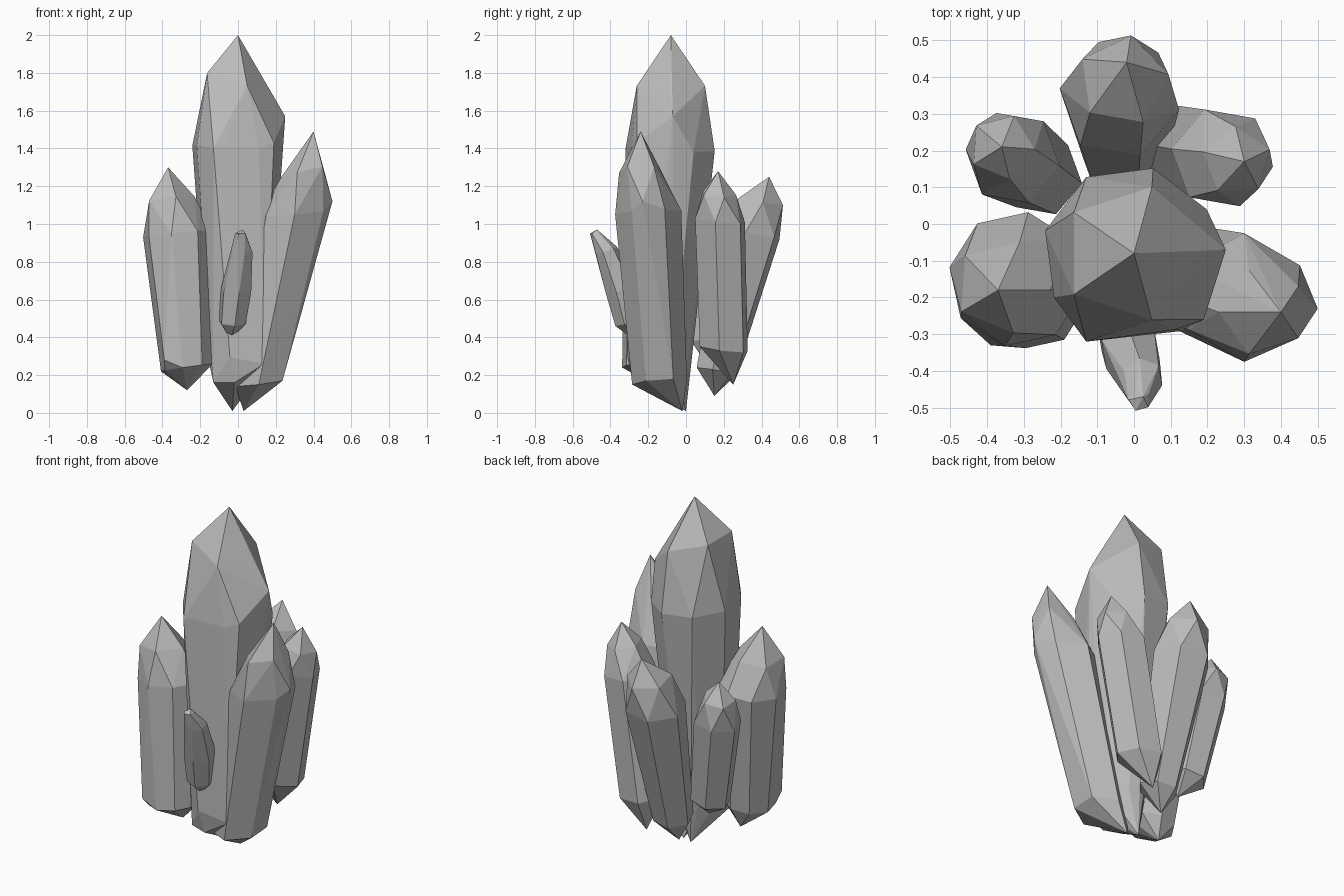
import bpy
import bmesh
from math import cos, sin, radians, tau
from mathutils import Vector

cube = bpy.data.objects.get("Cube")
if cube:
    bpy.data.objects.remove(cube, do_unlink=True)

# Single stone material
stone = bpy.data.materials.new("grey crystal")
stone.use_nodes = True
grey = (0.5, 0.5, 0.5, 1)
stone.diffuse_color = grey
stone.node_tree.nodes["Principled BSDF"].inputs["Base Color"].default_value = grey


def ring_points(ring, sides, turn, tilt):
    """Corners of a polygon; tilt lowers the side facing the turn angle."""
    x, y, z, radius = ring
    for i in range(sides):
        a = tau * i / sides
        t = a + radians(turn)
        yield Vector((x + radius * cos(t), y + radius * sin(t), z - tilt * cos(a)))


def crystal(name, foot, rings, shoulder, apex, turn=0, tilt=0.02, sides=6, corners=()):
    """Faceted shard: pointed foot, body rings, five-sided shoulder, apex."""
    points = [Vector(p) for p in (foot, apex, *corners)]
    for ring in rings:
        points += ring_points(ring, sides, turn + 30, 0.02)
    points += ring_points(shoulder, 5, turn, tilt)
    bm = bmesh.new()
    for p in points:
        bm.verts.new(p)
    result = bmesh.ops.convex_hull(bm, input=bm.verts)
    unused = {g for g in result["geom_interior"] + result["geom_unused"]
              if isinstance(g, bmesh.types.BMVert)}
    bmesh.ops.delete(bm, geom=list(unused), context="VERTS")
    bmesh.ops.recalc_face_normals(bm, faces=bm.faces)
    mesh = bpy.data.meshes.new(name)
    bm.to_mesh(mesh)
    bm.free()
    mesh.materials.append(stone)
    obj = bpy.data.objects.new(name, mesh)
    bpy.context.collection.objects.link(obj)


# Tall centre shard: low shoulder corner, broad front corners, slanted foot
crystal("main_crystal", (-0.03, 0, 0.01),
        [(0, -0.15, 0.28, 0.165), (-0.01, -0.08, 1.4, 0.24)],
        (-0.01, -0.08, 1.75, 0.19), (0, -0.08, 2), tilt=0.06, sides=8,
        corners=[(0.25, -0.07, 1.57), (0.19, -0.26, 1.43), (-0.13, -0.32, 1.4),
                 (0.14, -0.29, 0.26), (-0.13, -0.24, 0.16), (-0.02, -0.28, 0.16)])

# Large shards either side of the front
crystal("front_left_crystal", (0.03, -0.02, 0.01),
        [(0.11, -0.14, 0.16, 0.145), (0.3, -0.2, 1.06, 0.175)],
        (0.35, -0.24, 1.28, 0.12), (0.4, -0.24, 1.49), turn=180, tilt=0.03,
        corners=[(0.5, -0.23, 1.12), (0.13, -0.2, 1.08)])
crystal("front_right_crystal", (-0.27, -0.12, 0.12),
        [(-0.27, -0.2, 0.24, 0.14), (-0.32, -0.15, 0.95, 0.185)],
        (-0.36, -0.17, 1.13, 0.13), (-0.37, -0.18, 1.3), turn=140, sides=8,
        corners=[(-0.39, -0.33, 0.28)])

# Shards around the back
crystal("back_crystal", (-0.06, 0.15, 0.09),
        [(-0.03, 0.16, 0.22, 0.11), (-0.04, 0.34, 0.94, 0.165)],
        (-0.03, 0.39, 1.12, 0.125), (-0.02, 0.44, 1.25), turn=80)
crystal("back_left_crystal", (0.08, 0.25, 0.15),
        [(0.13, 0.2, 0.34, 0.135), (0.24, 0.18, 1.02, 0.14)],
        (0.28, 0.17, 1.16, 0.095), (0.3, 0.17, 1.28), turn=20)
crystal("back_right_crystal", (-0.22, 0.1, 0.27),
        [(-0.25, 0.13, 0.37, 0.11), (-0.33, 0.18, 0.87, 0.13)],
        (-0.36, 0.21, 1.02, 0.09), (-0.36, 0.21, 1.12), turn=140)

# Small shard growing out of the front face
crystal("small_front_crystal", (-0.04, -0.28, 0.39),
        [(-0.03, -0.3, 0.48, 0.075), (-0.01, -0.34, 0.65, 0.085),
         (0.025, -0.42, 0.86, 0.055)],
        (0.015, -0.48, 0.95, 0.03), (0.025, -0.47, 0.97), turn=250, tilt=0)
